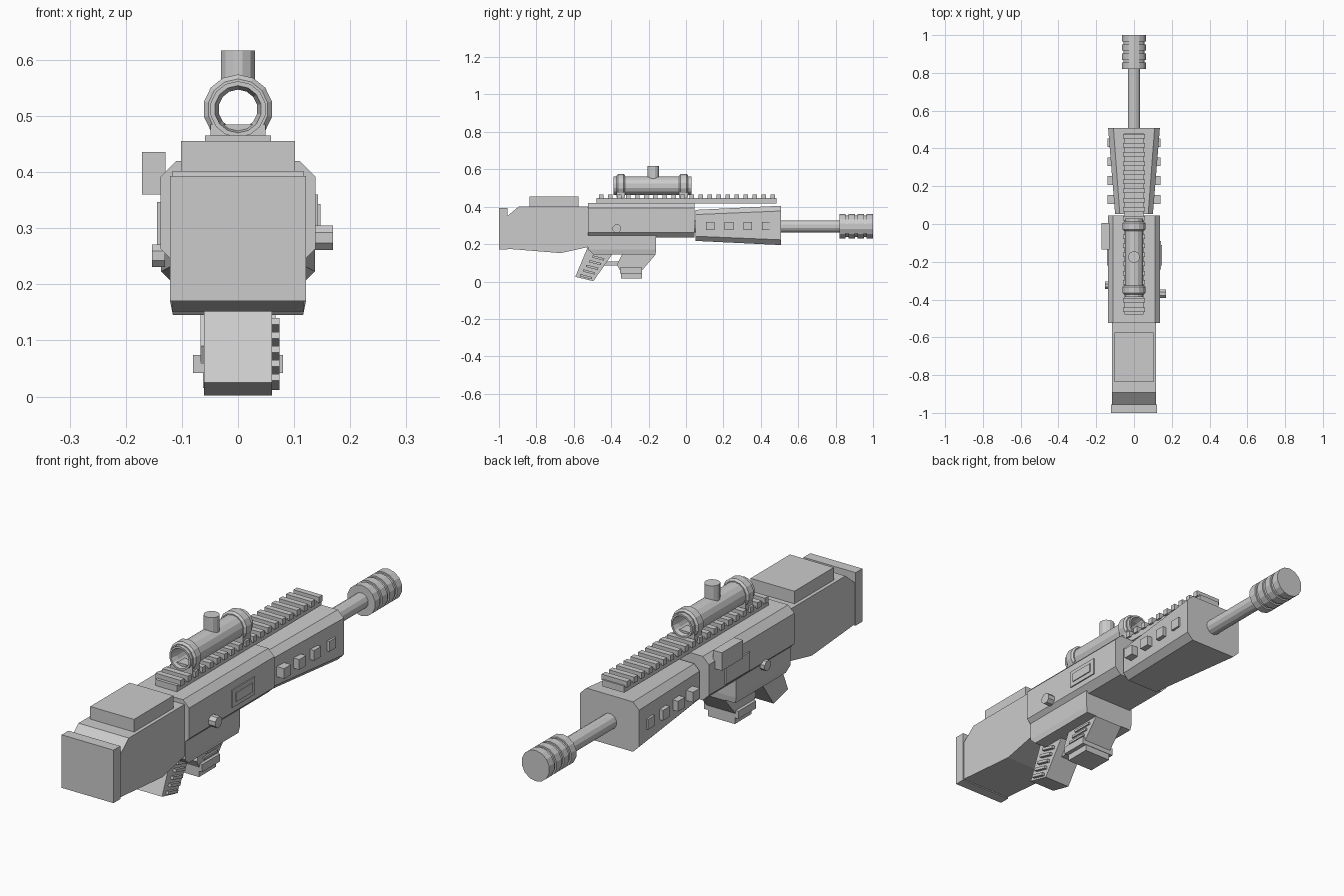
import bpy
from math import cos, sin, pi
from mathutils import Matrix

if "Cube" in bpy.data.objects:
    bpy.data.objects.remove(bpy.data.objects["Cube"])


def make(name, verts, faces):
    me = bpy.data.meshes.new(name)
    me.from_pydata(verts, [], faces)
    me.update()
    ob = bpy.data.objects.new(name, me)
    bpy.context.collection.objects.link(ob)
    return ob


def loft(name, rings, cap=True):
    """Skin equal-length closed rings; cap the ends or join last to first."""
    n, m = len(rings[0]), len(rings)
    verts = [p for r in rings for p in r]
    faces = []
    for i in range(m - 1 if cap else m):
        a, b = i * n, ((i + 1) % m) * n
        faces += [(a + j, a + (j + 1) % n, b + (j + 1) % n, b + j) for j in range(n)]
    if cap:
        faces += [tuple(range(n))[::-1], tuple(range((m - 1) * n, m * n))]
    ob = make(name, verts, faces)
    import bmesh
    bm = bmesh.new()
    bm.from_mesh(ob.data)
    bmesh.ops.recalc_face_normals(bm, faces=bm.faces)
    bm.to_mesh(ob.data)
    bm.free()
    return ob


def box(name, x, y, z):
    return loft(name, [[(x[0], b, z[0]), (x[1], b, z[0]), (x[1], b, z[1]), (x[0], b, z[1])]
                       for b in y])


def prism(name, profile, half):
    """Side (y, z) profile extruded across x."""
    return loft(name, [[(s * half, y, z) for y, z in profile] for s in (-1, 1)])


def octagon(y, w, z0, z1, c):
    return [(-w, y, z0 + c), (-w + c, y, z0), (w - c, y, z0), (w, y, z0 + c),
            (w, y, z1 - c), (w - c, y, z1), (-w + c, y, z1), (-w, y, z1 - c)]


def turned(name, profile, z, n=12, cap=True):
    """(y, radius) profile turned about a y axis at height z."""
    return loft(name, [[(r * cos(2 * pi * (k + .5) / n), y, z + r * sin(2 * pi * (k + .5) / n))
                        for k in range(n)] for y, r in profile], cap)


def knob(name, axis, centre, start, end, r, n):
    """Cylinder along x or z; centre gives the other two coordinates."""
    rings = []
    for t in (start, end):
        ring = []
        for k in range(n):
            u = centre[0] + r * cos(2 * pi * (k + .5) / n)
            v = centre[1] + r * sin(2 * pi * (k + .5) / n)
            ring.append((t, u, v) if axis == 'x' else (u, v, t))
        rings.append(ring)
    return loft(name, rings)


# Stock with butt plate and cheek rest
prism("stock", [(-.955, .35), (-.893, .402), (-.52, .402), (-.52, .185),
                (-.67, .152), (-.955, .175)], .117)
box("butt_plate", (-.121, .121), (-1, -.955), (.17, .393))
box("cheek_rest", (-.102, .102), (-.837, -.575), (.395, .455))

# Receiver, lower receiver
loft("receiver", [octagon(y, .138, .235, .42, .028) for y in (-.523, .045)])
loft("lower_receiver", [[(s * w, y, z) for s, w, y, z in
     ((-1, h, y0, zz), (1, h, y0, zz), (1, h, y1, zz), (-1, h, y1, zz))]
     for h, y0, y1, zz in ((.116, -.497, -.163, .145), (.121, -.523, -.16, .17),
                           (.121, -.523, -.16, .25))])

# Flared handguard with side vent plates
loft("handguard", [octagon(.052, .1, .217, .383, .025), octagon(.508, .137, .195, .405, .028)])
for i in range(4):
    y = .13 + i * .1
    for s, side in ((-1, "left"), (1, "right")):
        box(f"vent_{side}_{i + 1}", sorted((s * (.128 - (3 - i) * .008), s * .14)),
            (y - .023, y + .023), (.275, .318))

# Barrel and ringed muzzle
turned("barrel", [(0, .033), (.85, .033)], .295)
turned("muzzle_core", [(.82, .058), (.99, .058)], .295, 14)
for i in range(4):
    y = .82 + i * .0487
    turned(f"muzzle_ring_{i + 1}", [(y, .065), (y + .034, .065)], .295, 14)

# Toothed top rail
box("rail_base", (-.05, .05), (-.478, .483), (.418, .446))
for i in range(20):
    y = -.453 + i * .0483
    box(f"rail_tooth_{i + 1}", (-.059, .059), (y - .012, y + .012), (.44, .465))

# Hollow scope with clamp rings, feet and turret
turned("scope_tube", [(-.387, .05), (.03, .05), (.03, .042), (0, .035),
                      (-.357, .035), (-.387, .042)], .512, 14, cap=False)
for i, (a, b) in enumerate(((-.372, -.325), (-.037, .012))):
    turned(f"scope_ring_{i + 1}", [(a, .054), (a + .008, .062), (b - .008, .062), (b, .054),
                                   (b, .04), (a, .04)], .512, 14, cap=False)
    box(f"scope_foot_{i + 1}", (-.049, .049), (a, b), (.45, .485))
knob("scope_turret", 'z', (0, -.175), .55, .617, .031, 12)

# Right side: knob and framed panel
knob("right_knob", 'x', (-.37, .283), .13, .169, .024, 8)
box("right_panel", (.13, .143), (-.24, -.09), (.287, .36))
box("right_panel_inset", (.13, .147), (-.22, -.11), (.305, .343))

# Left side: charging block, panel and knob
box("charging_block", (-.171, -.129), (-.135, .005), (.36, .436))
box("left_panel", (-.144, -.13), (-.22, -.06), (.27, .347))
knob("left_knob", 'x', (-.325, .251), -.153, -.13, .022, 8)

# Grip with right-hand ridges
prism("grip", [(-.525, .185), (-.395, .185), (-.395, .145), (-.495, .002), (-.592, .025)], .061)
for i in range(5):
    z = .026 + i * .025
    y = -.535 + (z - .026) * .65
    ridge = box(f"grip_ridge_{i + 1}", (.055, .074), (-.033, .033), (-.006, .006))
    ridge.matrix_world = Matrix.Translation((0, y, z)) @ Matrix.Rotation(-.25, 4, 'X')

# Trigger bar
box("trigger_bar", (-.025, .025), (-.46, -.34), (.086, .108))

# Magazine with flange, base and ridges
prism("magazine", [(-.335, .16), (-.163, .16), (-.163, .143), (-.235, .06),
                   (-.345, .045), (-.37, .09)], .067)
box("magazine_flange", (-.08, .08), (-.352, -.234), (.042, .074))
box("magazine_base", (-.062, .062), (-.348, -.236), (.015, .045))
for i in range(3):
    z = .088 + i * .02
    y = -.285 + i * .018
    box(f"magazine_ridge_{i + 1}", (.06, .074), (y - .045, y + .045), (z - .005, z + .005))
